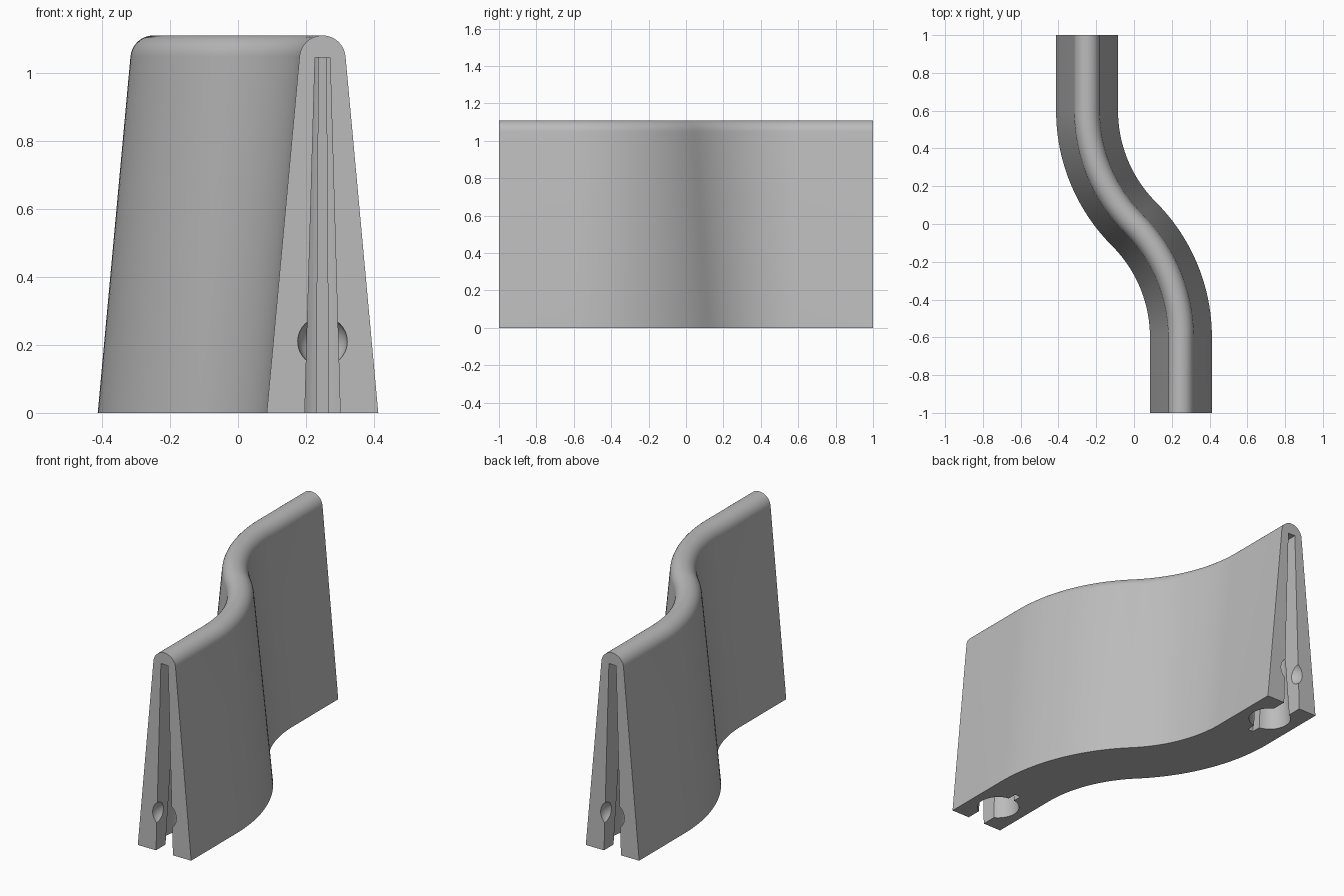
import bpy
import bmesh
from math import sin, cos, pi, radians, asin, atan2
from mathutils import Vector

cube = bpy.data.objects.get("Cube")
if cube:
    bpy.data.objects.remove(cube, do_unlink=True)

# Main sizes
HALF_BASE, TOP_R, HEIGHT = 0.164, 0.068, 1.11
OFFSET, STRAIGHT = 0.2485, 0.6
BEND = radians(45)
BEND_R = STRAIGHT / sin(BEND)
SLOT_TOP = 1.045

grey = bpy.data.materials.new("concrete grey")
grey.use_nodes = True
grey.diffuse_color = (0.5, 0.5, 0.5, 1)
grey.node_tree.nodes["Principled BSDF"].inputs["Base Color"].default_value = (0.5, 0.5, 0.5, 1)


def loft(name, rings):
    """Closed solid through a list of equal-length point rings."""
    bm = bmesh.new()
    rows = [[bm.verts.new(p) for p in ring] for ring in rings]
    n = len(rows[0])
    for a, b in zip(rows, rows[1:]):
        for i in range(n):
            j = (i + 1) % n
            bm.faces.new((a[i], a[j], b[j], b[i]))
    bm.faces.new(rows[0])
    bm.faces.new(rows[-1])
    bmesh.ops.recalc_face_normals(bm, faces=bm.faces)
    mesh = bpy.data.meshes.new(name)
    bm.to_mesh(mesh)
    bm.free()
    obj = bpy.data.objects.new(name, mesh)
    bpy.context.collection.objects.link(obj)
    mesh.materials.append(grey)
    return obj


# S-shaped path: (x, y, heading), two equal arcs between straight ends
STEPS = 24
half = [(OFFSET, -1.0, 0.0)]
for i in range(STEPS + 1):
    a = BEND * i / STEPS
    half.append((OFFSET - BEND_R * (1 - cos(a)), -STRAIGHT + BEND_R * sin(a), a))
path = half + [(-x, -y, a) for x, y, a in reversed(half[:-1])]

# Tapered section with a rounded crest
lean = atan2(HALF_BASE - TOP_R, HEIGHT - TOP_R)
section = [(HALF_BASE, 0.0)]
for i in range(21):
    a = lean + (pi - 2 * lean) * i / 20
    section.append((TOP_R * cos(a), HEIGHT - TOP_R + TOP_R * sin(a)))
section.append((-HALF_BASE, 0.0))

wall = loft("barrier_wall", [
    [(x + s * cos(a), y + s * sin(a), z) for s, z in section]
    for x, y, a in path])


def keyhole(z, end):
    """Plan outline of the end socket at one height: mouth, round well, notch."""
    k = z / SLOT_TOP
    mouth = 0.052 - 0.030 * k
    well = 0.110 - 0.070 * k
    notch = 0.018 - 0.007 * k
    centre, depth = 0.18, 0.16 - 0.09 * k
    start, stop = asin(mouth / well), pi - asin(notch / well)
    side = [(mouth, -0.05)]
    for i in range(17):
        a = start + (stop - start) * i / 16
        side.append((well * sin(a), centre - well * cos(a)))
    side.append((notch, centre + depth))
    outline = side + [(-x, t) for x, t in reversed(side)]
    return [Vector((end * (OFFSET + x), end * (t - 1), z)) for x, t in outline]


# Cut a keyhole socket and a round recess into each end
for end, label in ((1, "front"), (-1, "back")):
    socket = loft(label + "_socket_cutter", [keyhole(-0.05, end), keyhole(SLOT_TOP, end)])
    bpy.ops.mesh.primitive_uv_sphere_add(
        segments=32, ring_count=16, radius=0.073,
        location=(end * OFFSET, -end, 0.21))
    recess = bpy.context.object
    recess.name = label + "_recess_cutter"
    recess.data.materials.append(grey)
    for cutter in (socket, recess):
        cutter.hide_render = True
        mod = wall.modifiers.new(cutter.name, 'BOOLEAN')
        mod.operation = 'DIFFERENCE'
        mod.solver = 'EXACT'
        mod.object = cutter
        bpy.context.view_layer.objects.active = wall
        bpy.ops.object.modifier_apply(modifier=mod.name)
        bpy.data.objects.remove(cutter, do_unlink=True)

# Smooth curved faces, keep hard edges
bpy.ops.object.select_all(action='DESELECT')
wall.select_set(True)
bpy.context.view_layer.objects.active = wall
bpy.ops.object.shade_smooth_by_angle(angle=radians(30))
